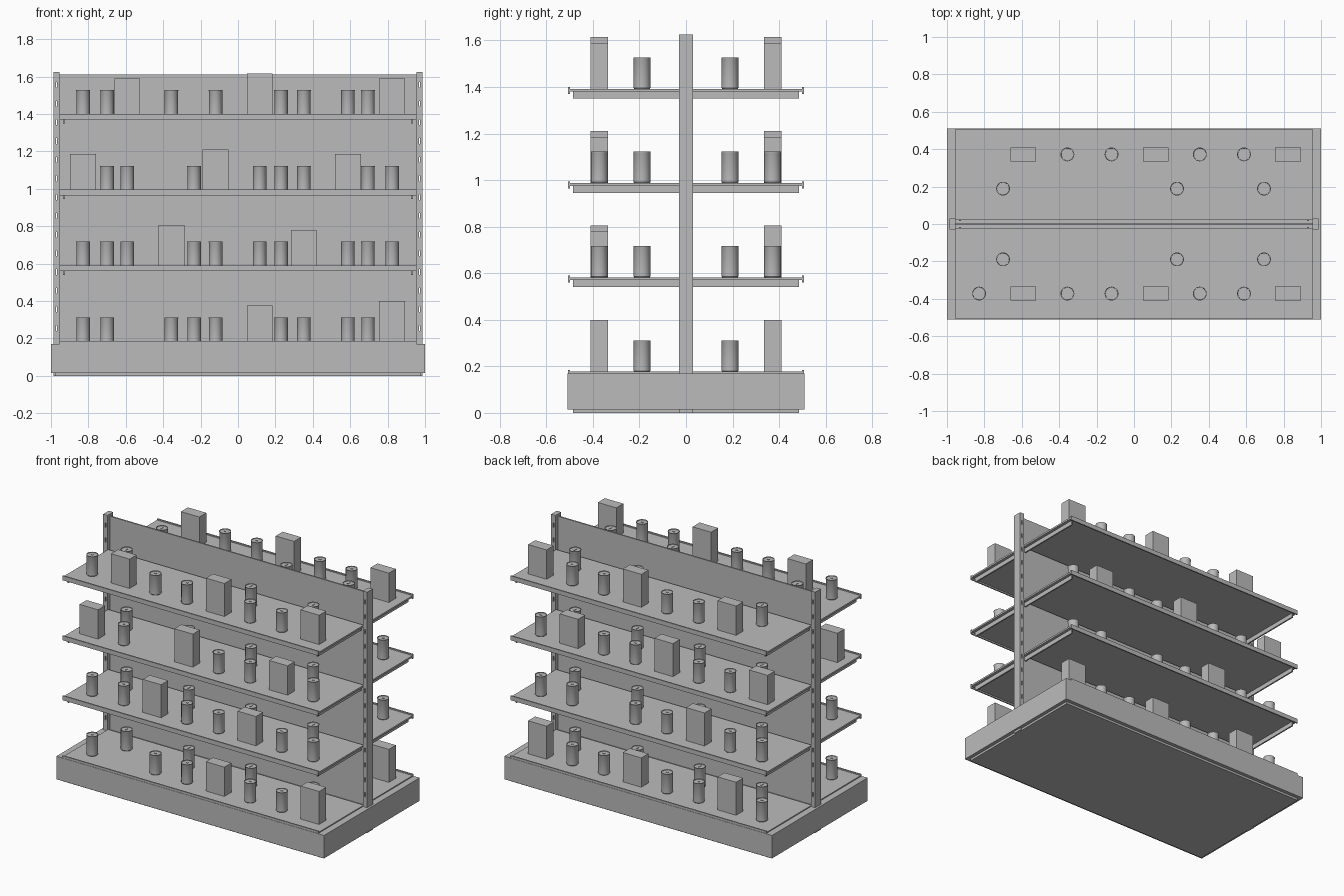
import bpy, bmesh, math
from mathutils import Vector

if "Cube" in bpy.data.objects:
    bpy.data.objects.remove(bpy.data.objects["Cube"])

grey = bpy.data.materials.new("shelf_grey")
grey.diffuse_color = (0.5, 0.5, 0.5, 1)
grey.use_nodes = True
grey.node_tree.nodes["Principled BSDF"].inputs["Base Color"].default_value = grey.diffuse_color


def link(name, mesh, loc=(0, 0, 0)):
    ob = bpy.data.objects.new(name, mesh)
    ob.location = loc
    bpy.context.collection.objects.link(ob)
    return ob


def add_box(bm, lo, hi):
    lo, hi = Vector(lo), Vector(hi)
    verts = bmesh.ops.create_cube(bm, size=1)["verts"]
    for v in verts:
        v.co = Vector((lo[i] + (v.co[i] + 0.5) * (hi[i] - lo[i]) for i in range(3)))


def finish(name, bm):
    bmesh.ops.recalc_face_normals(bm, faces=bm.faces)
    mesh = bpy.data.meshes.new(name)
    bm.to_mesh(mesh)
    bm.free()
    mesh.materials.append(grey)
    return mesh


def boxes(name, *spans):
    bm = bmesh.new()
    for lo, hi in spans:
        add_box(bm, lo, hi)
    return link(name, finish(name, bm))


# Plinth with a thin foot plate beneath
boxes("plinth", ((-1, -0.51, 0.015), (1, 0.51, 0.17)))
boxes("foot_plate", ((-0.975, -0.485, 0), (0.975, 0.485, 0.016)))

# Thin central back panel
boxes("back_panel", ((-0.96, -0.005, 0.165), (0.96, 0.005, 1.61)))

# End posts with slots cut through front to back
cut = bmesh.new()
for side in (-1, 1):
    for k in range(14):
        z = 0.24 + k * 0.1
        x = side * 0.97
        add_box(cut, (x - 0.003, -0.1, z), (x + 0.003, 0.1, z + 0.03))
cutter = link("slot_cutter", finish("slot_cutter", cut))
cutter.hide_render = True
cutter.hide_viewport = True
for side, label in ((-1, "left"), (1, "right")):
    x = side * 0.97
    post = boxes(label + "_post", ((x - 0.016, -0.03, 0.0), (x + 0.016, 0.03, 1.625)))
    mod = post.modifiers.new("slots", "BOOLEAN")
    mod.operation = "DIFFERENCE"
    mod.solver = "EXACT"
    mod.object = cutter

# Shelves: slab, front lip and, above the plinth, two side brackets
LEVELS = [0.177, 0.582, 0.987, 1.392]
for n, top in enumerate(LEVELS, 1):
    for side, label in ((-1, "front"), (1, "rear")):
        def span(x0, x1, y0, y1, z0, z1):
            a, b = sorted((side * y0, side * y1))
            return ((x0, a, z0), (x1, b, z1))
        parts = [span(-0.955, 0.955, 0.022, 0.5, top - 0.012, top),
                 span(-0.955, 0.955, 0.499, 0.508, top - 0.022, top + 0.008)]
        if n > 1:
            for x in (-0.93, 0.93):
                parts.append(span(x - 0.005, x + 0.005, 0.015, 0.485, top - 0.042, top - 0.011))
        boxes(f"{label}_shelf_{n}", *parts)


# Can: lathed body with a sunken lid and a small pull tab
def can_mesh(name, tab_along_y):
    profile = [(0, 0), (0.033, 0), (0.036, 0.004), (0.036, 0.129), (0.037, 0.131),
               (0.037, 0.135), (0.034, 0.135), (0.033, 0.131), (0, 0.131)]
    bm = bmesh.new()
    vs = [bm.verts.new((r, 0, z)) for r, z in profile]
    es = [bm.edges.new(p) for p in zip(vs, vs[1:])]
    bmesh.ops.spin(bm, geom=vs + es, cent=(0, 0, 0), axis=(0, 0, 1),
                   angle=math.tau, steps=24)
    bmesh.ops.remove_doubles(bm, verts=bm.verts, dist=0.0001)
    w, d = (0.003, 0.012) if tab_along_y else (0.007, 0.004)
    add_box(bm, (-w, -d, 0.131), (w, d, 0.134))
    return finish(name, bm)


def smooth(mesh):
    for p in mesh.polygons:
        p.use_smooth = True
    mesh.set_sharp_from_angle(angle=math.radians(35))


outer_can, inner_can = can_mesh("outer_can", False), can_mesh("inner_can", True)
smooth(outer_can)
smooth(inner_can)


# Cartons come in a tall and a short size
def carton_mesh(height):
    bm = bmesh.new()
    add_box(bm, (-0.069, -0.0375, 0), (0.069, 0.0375, height))
    return finish("carton", bm)


cartons = {0: carton_mesh(0.223), 1: carton_mesh(0.198)}

# Stock: every third outer slot is a carton, shifted by level; a few gaps
GAPS = {(-1, 1, 1), (-1, 3, 2), (1, 4, 0), (1, 2, 5)}
for n, top in enumerate(LEVELS, 1):
    for side in (-1, 1):
        for slot in range(8):
            if (side, n, slot) in GAPS:
                continue
            loc = (-0.828 + slot * 0.236, side * 0.372, top)
            if (slot - n) % 3 == 0:
                link("carton", cartons[(slot + n) % 2], loc)
            else:
                link("outer_can", outer_can, loc)
        for slot in range(4):
            if n == 4 and slot == 1:
                continue
            link("inner_can", inner_can, (-0.70 + slot * 0.465, side * 0.189, top))
